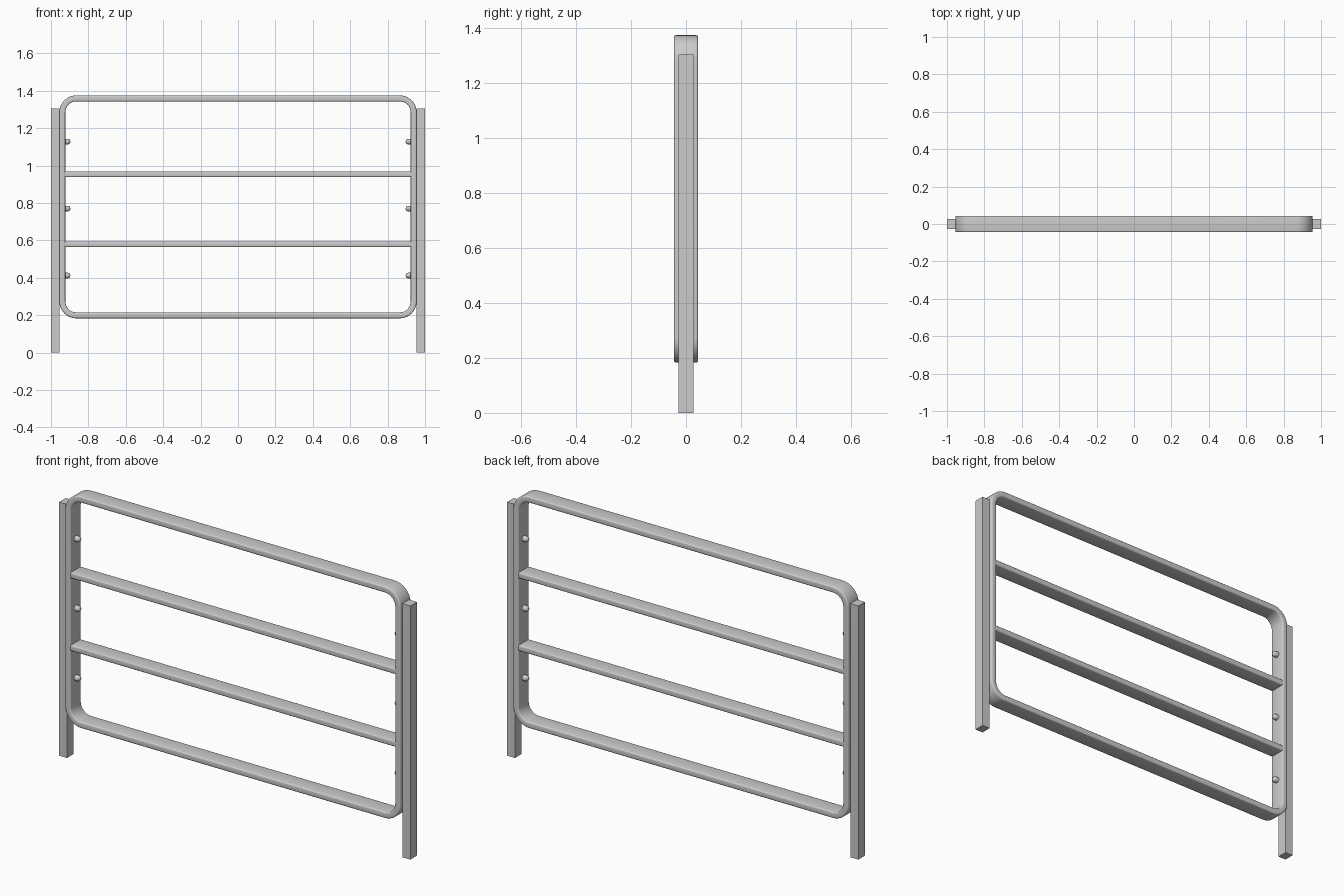
import bpy, bmesh, math

if "Cube" in bpy.data.objects:
    bpy.data.objects.remove(bpy.data.objects["Cube"])


def finish(bm, name, smooth=True):
    bmesh.ops.recalc_face_normals(bm, faces=bm.faces)
    mesh = bpy.data.meshes.new(name)
    bm.to_mesh(mesh)
    bm.free()
    obj = bpy.data.objects.new(name, mesh)
    bpy.context.collection.objects.link(obj)
    if smooth:
        bpy.ops.object.select_all(action='DESELECT')
        obj.select_set(True)
        bpy.context.view_layer.objects.active = obj
        bpy.ops.object.shade_smooth_by_angle(angle=math.radians(35))
    return obj


def box(name, center, size, bevel=0.0):
    bm = bmesh.new()
    bmesh.ops.create_cube(bm, size=1)
    bmesh.ops.scale(bm, vec=size, verts=bm.verts)
    bmesh.ops.translate(bm, vec=center, verts=bm.verts)
    if bevel:
        # round only the long edges running along x
        edges = [e for e in bm.edges
                 if abs(e.verts[0].co.x - e.verts[1].co.x) > size[0] / 2]
        bmesh.ops.bevel(bm, geom=edges, offset=bevel, segments=3,
                        profile=0.5, affect='EDGES')
    return finish(bm, name, bevel > 0)


def rounded_rect(hw, hh, r, zc, y, n=8):
    pts = []
    for q, (sx, sz) in enumerate([(1, 1), (-1, 1), (-1, -1), (1, -1)]):
        for i in range(n + 1):
            a = math.pi / 2 * (q + i / n)
            pts.append((sx * (hw - r) + r * math.cos(a), y,
                        zc + sz * (hh - r) + r * math.sin(a)))
    return pts


def section(thick, half_depth, r, n=3):
    # rounded tube section as (inset, y) pairs
    pts = []
    cx, cy = thick / 2 - r, half_depth - r
    for q, (sx, sy) in enumerate([(1, 1), (-1, 1), (-1, -1), (1, -1)]):
        for i in range(n + 1):
            a = math.pi / 2 * (q + i / n)
            pts.append((thick / 2 + sx * cx + r * math.cos(a),
                        sy * cy + r * math.sin(a)))
    return pts


# Rounded rectangular frame: tube section swept round the outline
bm = bmesh.new()
rings = [[bm.verts.new(p) for p in
          rounded_rect(0.955 - d, 0.596 - d, 0.09 - d, 0.779, y)]
         for d, y in section(0.032, 0.044, 0.007)]
for k, a in enumerate(rings):
    b = rings[(k + 1) % len(rings)]
    for i in range(len(a)):
        j = (i + 1) % len(a)
        bm.faces.new((a[i], a[j], b[j], b[i]))
finish(bm, "frame")

# Two horizontal rails
for name, z in (("lower_rail", 0.579), ("upper_rail", 0.953)):
    box(name, (0, 0, z), (1.86, 0.084, 0.03), 0.006)

# Side posts and domed bolt heads
for side, s in (("left", -1), ("right", 1)):
    box(side + "_post", (s * 0.9775, 0, 0.6525), (0.045, 0.054, 1.305))
    for k, z in enumerate((0.412, 0.77, 1.128)):
        bm = bmesh.new()
        profile = [(0.928, 0.015), (0.909, 0.015), (0.903, 0.0133),
                   (0.898, 0.0085), (0.896, 0)]
        verts = [bm.verts.new((s * x, 0, z + r)) for x, r in profile]
        edges = [bm.edges.new(p) for p in zip(verts, verts[1:])]
        bmesh.ops.spin(bm, geom=verts + edges, cent=(0, 0, z), axis=(1, 0, 0),
                       angle=math.tau, steps=16)
        bmesh.ops.remove_doubles(bm, verts=bm.verts, dist=1e-5)
        finish(bm, f"{side}_bolt_{k + 1}")
